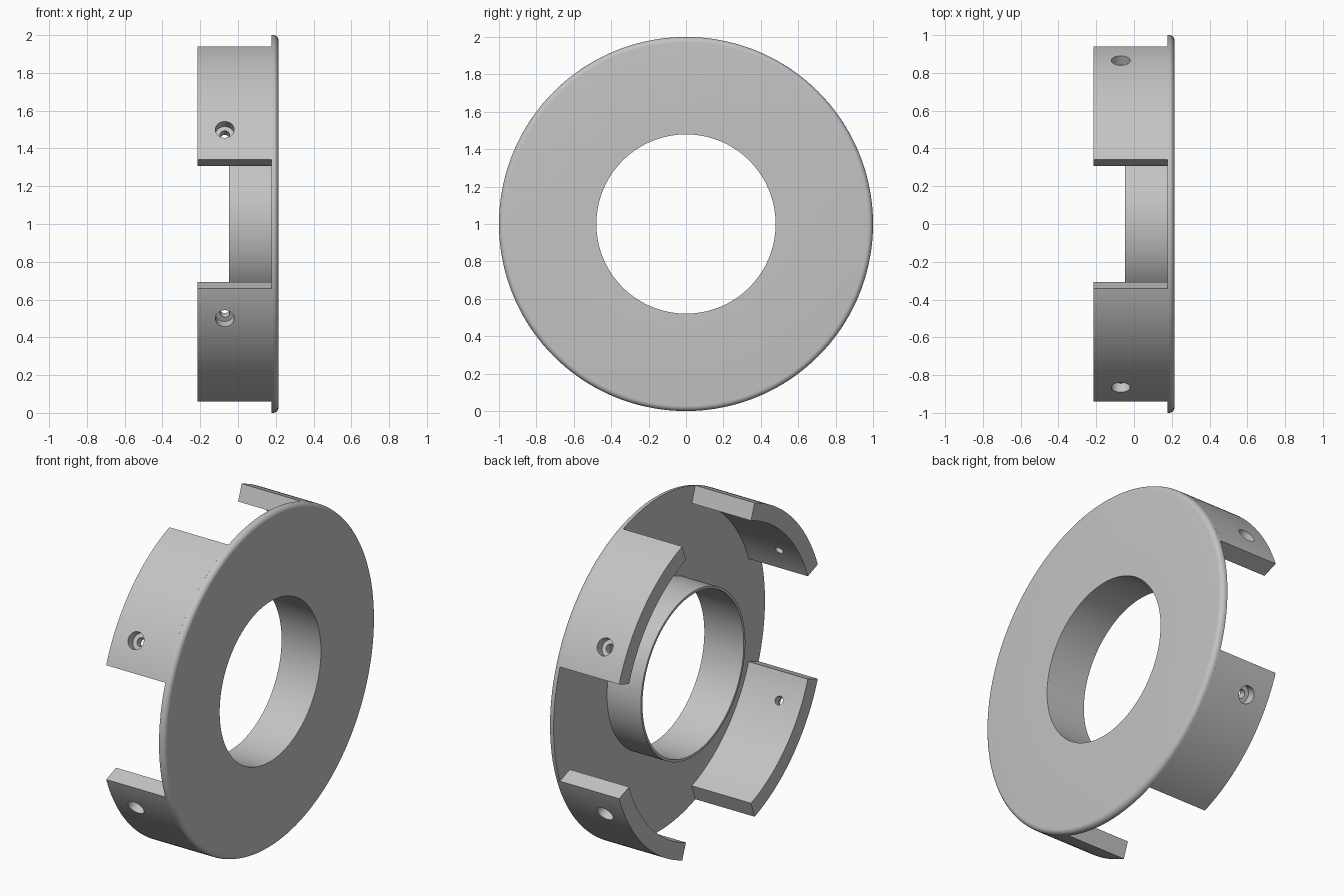
import bpy, bmesh
from math import radians, cos, sin, pi
from mathutils import Matrix

cube = bpy.data.objects.get("Cube")
if cube:
    bpy.data.objects.remove(cube, do_unlink=True)

BACK, INNER_FACE, FACE = -0.215, 0.177, 0.214   # stations along the x axis
BORE, CENTRE = 0.479, Matrix.Translation((0, 0, 1))

grey = bpy.data.materials.new("light_grey")
grey.use_nodes = True
grey.diffuse_color = (0.55, 0.55, 0.55, 1)
grey.node_tree.nodes["Principled BSDF"].inputs["Base Color"].default_value = grey.diffuse_color


def lathe(name, profile, matrix, start=0, sweep=360, steps=144, closed=True):
    """Turn (x, radius) points about the x axis, through a full or part circle."""
    bm = bmesh.new()
    full = sweep == 360
    rings = []
    for i in range(steps if full else steps + 1):
        a = radians(start + sweep * i / steps)
        rings.append([bm.verts.new((x, r * cos(a), r * sin(a))) for x, r in profile])
    n = len(profile)
    for i in range(steps):
        p, q = rings[i], rings[(i + 1) % len(rings)]
        for j in range(n if closed else n - 1):
            k = (j + 1) % n
            bm.faces.new((p[j], p[k], q[k], q[j]))
    if not full:
        bm.faces.new(rings[0])
        bm.faces.new(rings[-1])
    bmesh.ops.remove_doubles(bm, verts=bm.verts, dist=1e-5)
    bmesh.ops.recalc_face_normals(bm, faces=bm.faces)
    mesh = bpy.data.meshes.new(name)
    bm.to_mesh(mesh)
    bm.free()
    mesh.materials.append(grey)
    obj = bpy.data.objects.new(name, mesh)
    obj.matrix_world = matrix
    bpy.context.collection.objects.link(obj)
    return obj


def activate(obj):
    bpy.ops.object.select_all(action='DESELECT')
    obj.select_set(True)
    bpy.context.view_layer.objects.active = obj


def smooth(obj):
    activate(obj)
    bpy.ops.object.shade_smooth_by_angle(angle=radians(30))


# Flange and thin bore tube, turned as one piece with a rounded outer edge
fillet = 0.028
edge = [(FACE - fillet + fillet * sin(a), 1 - fillet + fillet * cos(a))
        for a in (pi / 2 * i / 6 for i in range(7))]
tube = BORE + 0.015
smooth(lathe("flange_and_bore_tube",
             [(-0.047, BORE), (-0.047, tube), (INNER_FACE, tube), (INNER_FACE, 1)]
             + edge + [(FACE, BORE)], CENTRE))

# Four wall segments, each with a counterbored screw hole
wall = [(BACK, 0.9), (BACK, 1), (INNER_FACE, 1), (INNER_FACE, 0.9)]
hole = [(0.8, 0), (0.8, 0.025), (0.945, 0.025), (0.945, 0.05), (1.1, 0.05), (1.1, 0)]
segments = [("back_upper_wall", 20, 30), ("front_upper_wall", 110, 150),
            ("front_lower_wall", 200, 210), ("back_lower_wall", 290, 330)]
for name, start, hole_angle in segments:
    segment = lathe(name, wall, CENTRE, start, 50, 40)
    aim = (Matrix.Translation((-0.07, 0, 1)) @ Matrix.Rotation(radians(hole_angle), 4, 'X')
           @ Matrix.Rotation(pi / 2, 4, 'Z'))
    cutter = lathe("screw_hole_cutter", hole, aim, steps=32, closed=False)
    cutter.hide_render = True
    bpy.context.view_layer.update()
    cut = segment.modifiers.new("screw_hole", 'BOOLEAN')
    cut.object = cutter
    cut.operation = 'DIFFERENCE'
    cut.solver = 'EXACT'
    activate(segment)
    bpy.ops.object.modifier_apply(modifier=cut.name)
    bpy.data.objects.remove(cutter, do_unlink=True)
    smooth(segment)
